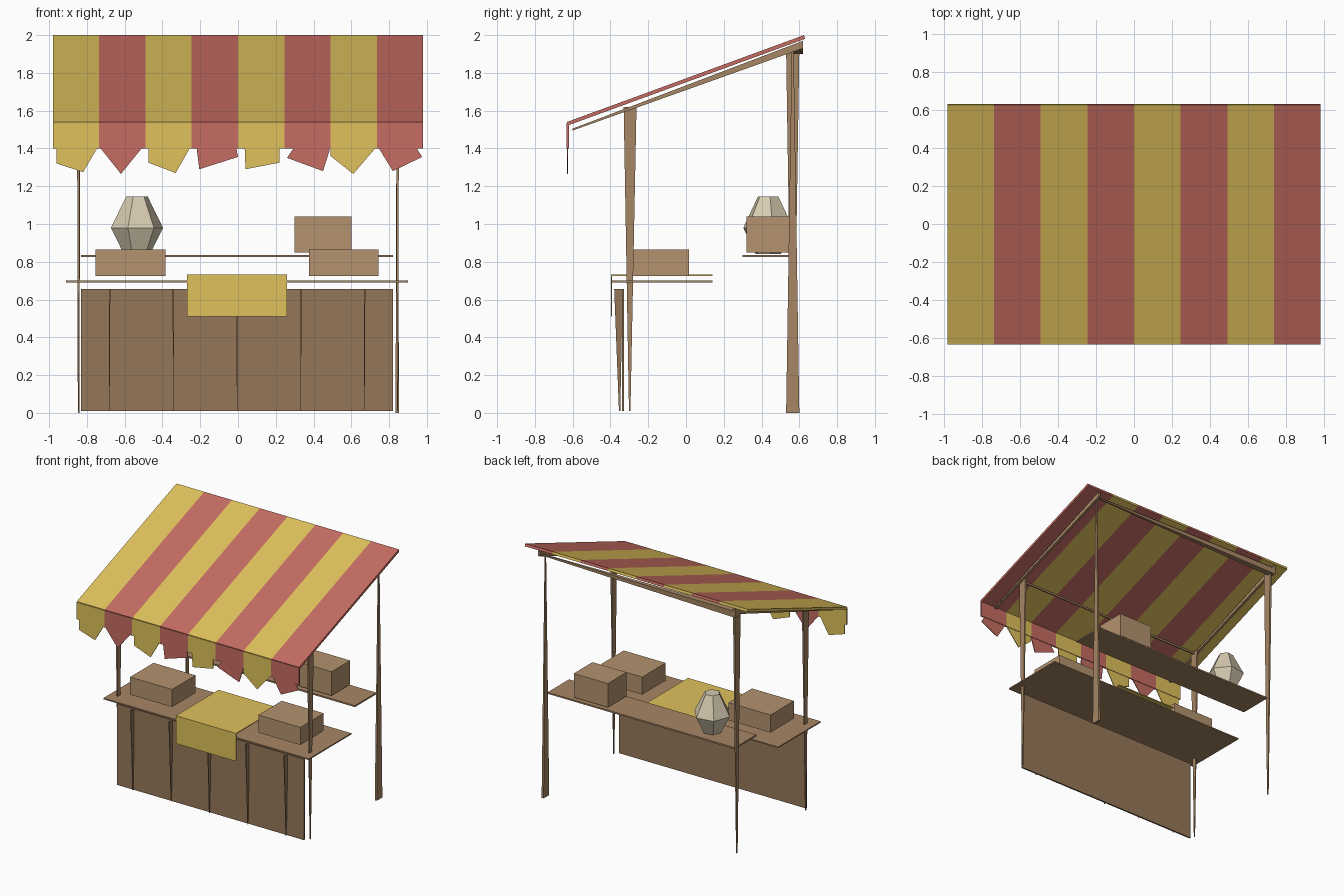
import bpy, bmesh, math
from mathutils import Vector

if "Cube" in bpy.data.objects:
    bpy.data.objects.remove(bpy.data.objects["Cube"])


def material(name, rgb):
    m = bpy.data.materials.new(name)
    m.diffuse_color = [(c / 255) ** 2.2 for c in rgb] + [1]
    m.use_nodes = True
    m.node_tree.nodes["Principled BSDF"].inputs["Base Color"].default_value = m.diffuse_color
    return m


YELLOW = material("yellow_cloth", (222, 192, 92))
RED = material("red_cloth", (196, 108, 98))
WOOD = material("wood", (165, 133, 100))
PANEL = material("panel_wood", (148, 119, 90))
CRATE = material("crate_wood", (178, 145, 110))
CLAY = material("pale_clay", (214, 202, 175))


def hull(name, points, mat):
    """Flat-faced convex solid around a few corner points."""
    bm = bmesh.new()
    for p in points:
        bm.verts.new(p)
    bmesh.ops.convex_hull(bm, input=bm.verts)
    bmesh.ops.dissolve_limit(bm, angle_limit=0.01, verts=bm.verts, edges=bm.edges)
    bmesh.ops.recalc_face_normals(bm, faces=bm.faces)
    me = bpy.data.meshes.new(name)
    bm.to_mesh(me)
    bm.free()
    me.materials.append(mat)
    ob = bpy.data.objects.new(name, me)
    bpy.context.collection.objects.link(ob)
    return ob


def box(name, x, y, z, mat):
    return hull(name, [(a, b, c) for a in x for b in y for c in z], mat)


def side_prism(name, profile, x, mat):
    """Profile in (y, z) extruded between two x values."""
    return hull(name, [(a, y, z) for a in x for y, z in profile], mat)


def front_prism(name, profile, y, mat):
    """Profile in (x, z) extruded between two y values."""
    return hull(name, [(x, b, z) for b in y for x, z in profile], mat)


# Striped canopy: sloping roof strip, hanging valance and ragged scallop per stripe
scallops = [
    [(-.96, 1.41), (-.96, 1.32), (-.82, 1.275), (-.74, 1.41)],
    [(-.735, 1.41), (-.62, 1.265), (-.51, 1.40), (-.51, 1.41)],
    [(-.475, 1.41), (-.475, 1.325), (-.33, 1.27), (-.25, 1.41)],
    [(-.22, 1.41), (-.205, 1.29), (0, 1.355), (-.01, 1.41)],
    [(.035, 1.41), (.04, 1.29), (.22, 1.325), (.22, 1.41)],
    [(.30, 1.41), (.26, 1.35), (.45, 1.28), (.485, 1.39), (.48, 1.41)],
    [(.49, 1.41), (.49, 1.36), (.61, 1.265), (.735, 1.41)],
    [(.74, 1.41), (.82, 1.28), (.975, 1.355), (.94, 1.41)],
]
w = 1.96 / 8
for i, outline in enumerate(scallops):
    mat = RED if i % 2 else YELLOW
    x = (-.98 + i * w, -.98 + (i + 1) * w)
    side_prism(f"canopy_stripe_{i}",
               [(-.63, 1.54), (-.625, 1.522), (.63, 1.98), (.625, 2.0)], x, mat)
    box(f"valance_{i}", x, (-.632, -.62), (1.40, 1.535), mat)
    front_prism(f"scallop_{i}", outline, (-.63, -.624), mat)

# Thin tapering posts and rafters
for side, s in (("left", -1), ("right", 1)):
    hull(f"front_post_{side}",
         [(s * x, y, 1.62) for x in (.838, .852) for y in (-.33, -.262)] +
         [(s * x, y, .01) for x in (.842, .848) for y in (-.302, -.294)], WOOD)
    wide, thin = (1.92, 0) if s < 0 else (0, 1.92)
    hull(f"back_post_{side}",
         [(s * x, y, wide) for x in (.834, .852) for y in (.53, .60)] +
         [(s * x, y, thin) for x in (.840, .847) for y in (.560, .570)], WOOD)
    side_prism(f"rafter_{side}", [(-.60, 1.495), (-.60, 1.505), (.62, 1.97), (.62, 1.93)],
               sorted((s * .85, s * .87)), WOOD)

# Cross beams under the canopy
hull("back_beam", [(-.87, y, z) for y in (.57, .62) for z in (1.90, 1.95)] +
     [(.87, y, z) for y in (.59, .60) for z in (1.93, 1.94)], WOOD)
box("front_beam", (-.85, .85), (-.30, -.29), (1.595, 1.61), WOOD)

# Counter with front panel and tapered battens
box("counter_top", (-.91, .90), (-.395, .14), (.69, .70), WOOD)
box("front_panel", (-.83, .82), (-.34, -.327), (.01, .655), PANEL)
for i in range(5):
    x = -.68 + i * .3375
    hull(f"batten_{i}", [(x + d, y, .655) for d in (-.004, .004) for y in (-.38, -.335)] +
         [(x + d, y, .01) for d in (-.001, .001) for y in (-.355, -.348)], PANEL)

# Cloth draped over the counter
box("cloth_top", (-.27, .26), (-.396, .14), (.726, .732), YELLOW)
box("cloth_front", (-.27, .26), (-.397, -.391), (.51, .732), YELLOW)

# Back shelf
box("back_shelf", (-.83, .82), (.30, .57), (.825, .837), WOOD)

# Crates
box("crate_left", (-.755, -.385), (-.28, .015), (.725, .865), CRATE)
box("crate_right", (.375, .745), (-.28, .015), (.725, .865), CRATE)
box("crate_shelf", (.30, .60), (.32, .555), (.85, 1.04), CRATE)

# Faceted clay pot
pot = []
for z, r in ((.84, .07), (.98, .14), (1.145, .058)):
    for k in range(6):
        a = math.radians(k * 60 + 10)
        pot.append((-.535 + r * math.cos(a), .435 + r * math.sin(a), z))
hull("pot", pot, CLAY)
